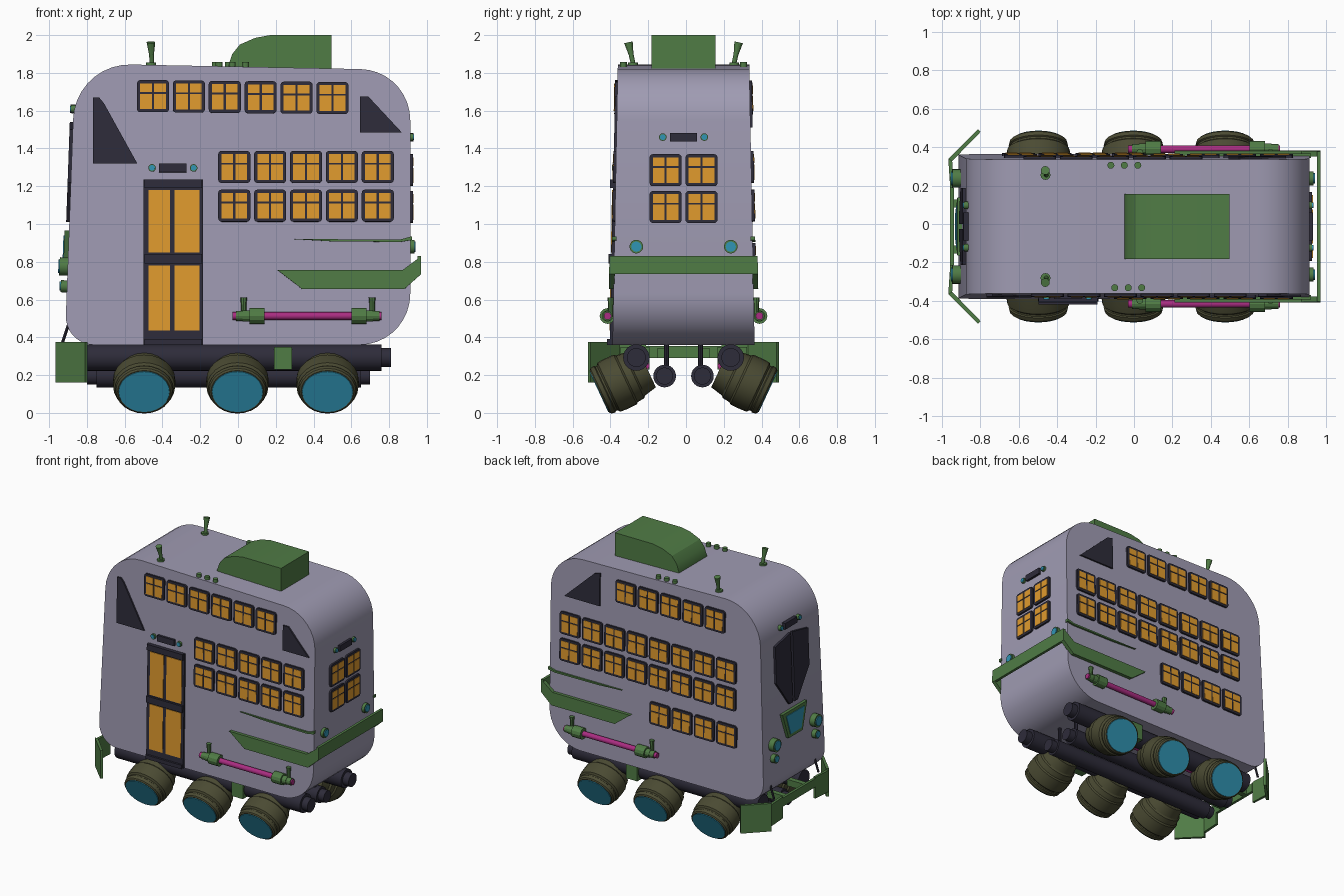
import bpy, bmesh, math
from mathutils import Vector, Matrix

if "Cube" in bpy.data.objects:
    bpy.data.objects.remove(bpy.data.objects["Cube"])

COLORS = {"lilac": (.35, .33, .45), "dark": (.027, .025, .042), "amber": (.75, .33, .027),
          "green": (.08, .2, .06), "cyan": (.03, .3, .46), "magenta": (.4, .026, .22),
          "olive": (.07, .07, .033)}
MATS = {}
for k, c in COLORS.items():
    MATS[k] = bpy.data.materials.new(k)
    MATS[k].diffuse_color = (*c, 1)

PARTS = {}      # part name -> (bmesh, colour)
Y_SHIFT = -.013


def part(name, color):
    return PARTS.setdefault(name, (bmesh.new(), color))[0]


def bridge(bm, rings):
    rows = [[bm.verts.new(p) for p in r] for r in rings]
    n = len(rows[0])
    for a, b in zip(rows, rows[1:]):
        for i in range(n):
            bm.faces.new((a[i], a[(i + 1) % n], b[(i + 1) % n], b[i]))
    bm.faces.new(rows[0])
    bm.faces.new(rows[-1][::-1])


def frame(u, v, origin):
    u, v = Vector(u).normalized(), Vector(v).normalized()
    m = Matrix((u, v, u.cross(v))).transposed().to_4x4()
    m.translation = Vector(origin)
    return m


def slab(name, color, F, pts, d0, d1):
    """Extrude a 2D outline outward from a wall frame."""
    bridge(part(name, color), [[F @ Vector((u, v, d)) for u, v in pts] for d in (d0, d1)])


def rect(u0, u1, v0, v1):
    return [(u0, v0), (u1, v0), (u1, v1), (u0, v1)]


def rounded(pts, radii, n=3):
    out = []
    for i, p in enumerate(pts):
        p = Vector(p)
        a = (Vector(pts[i - 1]) - p).normalized()
        b = (Vector(pts[(i + 1) % len(pts)]) - p).normalized()
        half = a.angle(b) / 2
        r = radii[i] if isinstance(radii, (list, tuple)) else radii
        c = p + (a + b).normalized() * r / math.sin(half)
        s, e = p + a * r / math.tan(half) - c, p + b * r / math.tan(half) - c
        for k in range(n + 1):
            t = k / n
            d = (s * math.sin((1 - t) * (math.pi / 2 - half) * 2) +
                 e * math.sin(t * (math.pi / 2 - half) * 2))
            out.append(tuple(c + d.normalized() * r))
    return out


def circle(u, v, r, n=20):
    return [(u + r * math.cos(2 * math.pi * i / n), v + r * math.sin(2 * math.pi * i / n)) for i in range(n)]


def lathe(name, color, p, axis, profile, u=(1, 0, 0), squash=1, n=24):
    """Rings (distance, radius) along an axis starting at p."""
    p, axis, u = Vector(p), Vector(axis).normalized(), Vector(u)
    w = axis.cross(u).normalized()
    bridge(part(name, color), [[p + axis * d + u * x + w * y * squash for x, y in circle(0, 0, r, n)]
                               for d, r in profile])


def half(z):
    return .383 - .019 * z


FRONT = frame((1, 0, 0), (0, .019, 1), (0, -half(0), 0))
BACK = frame((-1, 0, 0), (0, -.019, 1), (0, half(0), 0))
RIGHT = frame((0, 1, 0), (0, 0, 1), (.912, 0, 0))
LEFT = frame((0, -1, 0), (.036, 0, 1), (-.928, 0, 0))
PLAN = Matrix.Identity(4)
SIDE = frame((1, 0, 0), (0, 0, 1), (0, 0, 0))

# Rounded body shell
shell = rounded([(-.917, .36), (.912, .36), (.912, 1.815), (-.862, 1.85)], [.15, .27, .27, .3], 9)
bridge(part("body_shell", "lilac"), [[(x, s * half(z), z) for x, z in shell] for s in (-1, 1)])


def window(side, F, u, v):
    w = .085
    slab(side + "_window_frames", "dark", F, rounded(rect(u - w, u + w, v - w, v + w), .018), -.01, .014)
    for a, b in ((-.068, -.006), (.006, .068)):
        for c, d in ((-.068, .012), (.022, .068)):
            slab(side + "_window_panes", "amber", F, rect(u + a, u + b, v + c, v + d), 0, .017)


def lamp(name, F, u, v, r, d=.02):
    slab(name + "_rings", "green", F, circle(u, v, r), -.02, d)
    slab(name + "_lenses", "cyan", F, circle(u, v, r * .75), 0, d + .006)


def sign(name, F, u, v):
    slab(name + "_sign", "dark", F, rect(u - .072, u + .072, v - .023, v + .023), -.01, .018)
    for s in (-1, 1):
        lamp(name + "_sign_lamps", F, u + s * .11, v, .02, .014)


# Window rows
for i in range(6):
    window("front", FRONT, -.45 + .19 * i, 1.677 - .002 * i)
for z in (1.302, 1.097):
    for i in range(5):
        window("front", FRONT, -.02 + .19 * i, z)
    for i in range(8):
        window("back", BACK, -.74 + .19 * i, z)
for i in range(5):
    window("back", BACK, -.27 + .19 * i, 1.665)
for i in range(4):
    window("back", BACK, .03 + .19 * i, .815)
for y in (-.095, .095):
    for z in (1.285, 1.09):
        window("right", RIGHT, y, z)

# Dark corner windows
slab("corner_windows", "dark", FRONT, [(-.767, 1.32), (-.533, 1.32), (-.71, 1.64), (-.735, 1.67), (-.767, 1.67)], -.01, .012)
slab("corner_windows", "dark", FRONT, [(.645, 1.485), (.867, 1.485), (.69, 1.675), (.645, 1.675)], -.01, .012)
slab("corner_windows", "dark", BACK, [(-.49, 1.51), (-.49, 1.76), (-.54, 1.745), (-.79, 1.51)], -.01, .012)

# Door
slab("door_frame", "dark", FRONT, rect(-.5, -.185, .36, 1.235), -.01, .014)
for z0, z1 in ((.36, .39), (.79, .84), (1.19, 1.235)):
    slab("door_bars", "dark", FRONT, rect(-.495, -.19, z0, z1), 0, .03)
for u0, u1 in ((-.475, -.36), (-.335, -.205)):
    for z0, z1 in ((.435, .78), (.85, 1.18)):
        slab("door_panes", "amber", FRONT, rect(u0, u1, z0, z1), 0, .018)

# Signs and lamps
sign("front", FRONT, -.345, 1.297)
sign("right", RIGHT, 0, 1.46)
sign("left", LEFT, 0, 1.61)
for s in (-1, 1):
    lamp("tail_lamp", RIGHT, s * .25, .88, .036, .022)
    lamp("headlamp", LEFT, s * .25, .775, .048, .045)
    lamp("small_headlamp", LEFT, s * .25, .67, .032, .035)
    # Split windscreen
    slab("windscreen", "dark", LEFT, [(s * .012, 1.54), (s * .2, 1.5), (s * .2, 1.22), (s * .05, 1.01), (s * .012, 1.01)], -.01, .018)
slab("grille_frame", "green", LEFT, [(-.085, .765), (.085, .765), (.15, .965), (-.15, .965)], -.01, .025)
slab("grille_panel", "cyan", LEFT, [(-.065, .79), (.065, .79), (.11, .94), (-.11, .94)], 0, .03)

# Green belt wrapping the right end
slab("belt", "green", RIGHT, rect(-.39, .39, .735, .83), .038, .058)
for F, s in ((FRONT, 1), (BACK, -1)):
    slab("belt", "green", F, [(s * x, z) for x, z in ((.21, .755), (.87, .755), (.97, .83), (.97, .735), (.88, .655), (.34, .655))], -.005, .025)
    slab("thin_trim", "green", F, [(s * x, z) for x, z in ((.29, .92), (.86, .918), (.92, .935), (.92, .915), (.86, .905), (.5, .908))], -.01, .014)

X = (1, 0, 0)
for s in (-1, 1):
    # Side rod with clamps
    y = s * .402
    lathe("side_rods", "magenta", (-.03, y, .513), X, [(0, .02), (.79, .02)], (0, 1, 0))
    for x, k in ((.1, -1), (.64, 1)):
        lathe("rod_clamps", "green", (x, y, .513), (k, 0, 0),
              [(-.04, .042), (.04, .042), (.04, .03), (.075, .03), (.075, .026), (.11, .026)], (0, 1, 0), n=12)
        lathe("rod_clamps", "green", (x + k * .07, s * .385, .51), (0, 0, 1), [(0, .014), (.06, .014), (.1, .018)], n=8)

    # Chassis tubes
    lathe("chassis_tubes", "dark", (-.82, s * .25, .293), X, [(0, .07), (1.58, .07), (1.58, .05), (1.63, .05)], (0, 1, 0))
    lathe("chassis_tubes", "dark", (-.8, s * .1, .195), X, [(0, .045), (.05, .045), (.05, .06), (1.45, .06), (1.45, .045), (1.5, .045)], (0, 1, 0))
    lathe("inner_rods", "magenta", (-.5, s * .2, .25), X, [(0, .02), (.97, .02)], (0, 1, 0), n=12)
    for x in (-.6, 0, .6):
        lathe("tube_hangers", "dark", (x, s * .09, .2), (0, 0, 1), [(0, .014), (.17, .014)], n=10)
    slab("tube_brackets", "green", PLAN, rect(.19, .285, s * .18, s * .335), .23, .35)

    # Barrel wheels tilted downwards
    for x in (-.497, -.003, .474):
        p, a = Vector((x, s * .445, .113)), Vector((0, -s * .906, .423))
        lathe("wheels", "olive", p, a, [(0, .14), (.008, .15), (.03, .155), (.035, .148), (.045, .148), (.055, .163), (.09, .166),
                                        (.15, .165), (.16, .155), (.2, .15), (.21, .138), (.28, .12)], X, .88)
        lathe("wheel_discs", "cyan", p, a, [(-.004, .134), (.01, .138)], X, .88)

    # Snow plough wings and front plates
    slab("plough", "green", PLAN, [(-.965, s * .35), (-.81, s * .505), (-.797, s * .492), (-.945, s * .34)], .16, .375)
    slab("plough", "green", PLAN, [(-.965, s * .35), (-.955, s * .2), (-.937, s * .2), (-.945, s * .345)], .2, .365)
    slab("plough", "green", PLAN, rect(-.94, -.78, s * .1, s * .14), .29, .34)
    lathe("plough_struts", "dark", (-.93, s * .27, .37), (.04, 0, .12), [(0, .008), (.13, .008)], (0, 1, 0), n=8)

    # Roof horns and knobs
    lathe("roof_horns", "green", (-.46, s * .268, 1.83), (0, 0, 1), [(0, .026), (.025, .026)], n=12)
    lathe("roof_horns", "green", (-.455, s * .265, 1.84), (-.05, s * .22, 1), [(0, .012), (.06, .013), (.125, .023)], n=12)
    for i in range(3):
        lathe("roof_knobs", "green", (-.11 + .07 * i - s * .01, s * .318, 1.82), (0, 0, 1), [(0, .018), (.038, .018)], n=12)

slab("plough", "green", PLAN, rect(-.955, -.935, -.2, .2), .29, .355)

# Roof housing
slab("roof_housing", "green", SIDE, [(-.05, 1.8), (.495, 1.8), (.495, 2), (.17, 2), (.09, 1.985), (.01, 1.95), (-.03, 1.9), (-.05, 1.84)], -.17, .17)

# Turn every part into an object
for name, (bm, color) in PARTS.items():
    bmesh.ops.recalc_face_normals(bm, faces=bm.faces)
    me = bpy.data.meshes.new(name)
    bm.to_mesh(me)
    bm.free()
    me.materials.append(MATS[color])
    ob = bpy.data.objects.new(name, me)
    ob.location.y = Y_SHIFT
    bpy.context.collection.objects.link(ob)
    bpy.context.view_layer.objects.active = ob
    ob.select_set(True)
bpy.ops.object.shade_smooth_by_angle(angle=math.radians(25))

for m in bpy.data.materials:
    if m.users and not m.is_grease_pencil:
        m.use_nodes = True
        m.node_tree.nodes["Principled BSDF"].inputs["Base Color"].default_value = m.diffuse_color
